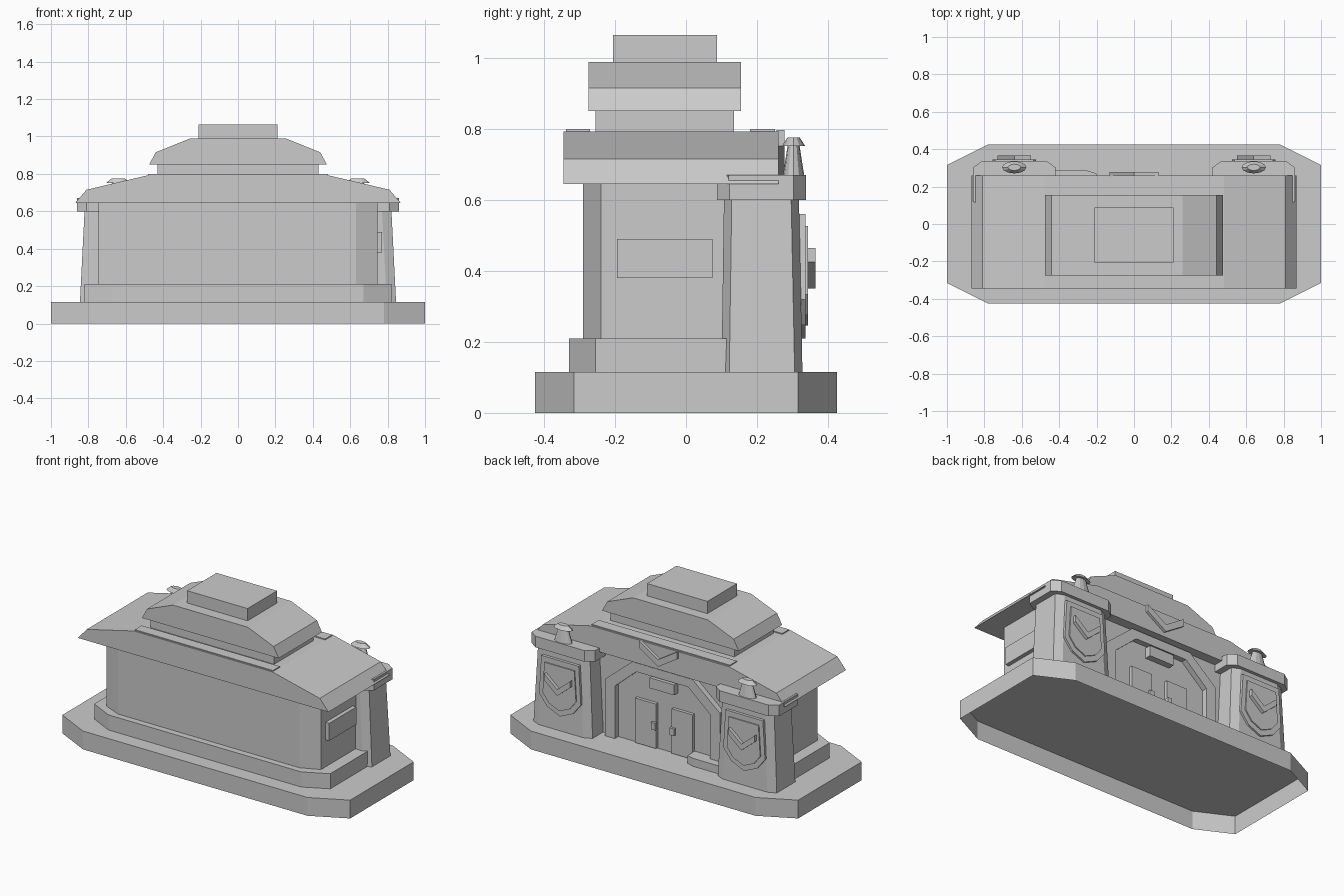
import bpy
import bmesh
from math import cos, sin, pi

cube = bpy.data.objects.get("Cube")
if cube:
    bpy.data.objects.remove(cube, do_unlink=True)

stone = bpy.data.materials.new("grey stone")
stone.use_nodes = True
GREY = (0.6, 0.6, 0.6, 1)
stone.diffuse_color = GREY
stone.node_tree.nodes["Principled BSDF"].inputs["Base Color"].default_value = GREY


def loft(name, rings, open_bottom=False):
    """Skin a stack of matching closed rings and cap the ends."""
    bm = bmesh.new()
    loops = [[bm.verts.new(p) for p in ring] for ring in rings]
    n = len(loops[0])
    for a, b in zip(loops, loops[1:]):
        for i in range(n):
            j = (i + 1) % n
            bm.faces.new((a[i], a[j], b[j], b[i]))
    bm.faces.new(loops[-1])
    if not open_bottom:
        bm.faces.new(loops[0][::-1])
    bmesh.ops.recalc_face_normals(bm, faces=bm.faces)
    mesh = bpy.data.meshes.new(name)
    bm.to_mesh(mesh)
    bm.free()
    mesh.materials.append(stone)
    obj = bpy.data.objects.new(name, mesh)
    bpy.context.collection.objects.link(obj)
    return obj


def box(name, x0, x1, y0, y1, z0, z1):
    plan = [(x0, y0), (x1, y0), (x1, y1), (x0, y1)]
    return loft(name, [[(x, y, z) for x, y in plan] for z in (z0, z1)])


def slab(name, plan, z0, z1, **kw):
    return loft(name, [[(x, y, z) for x, y in plan] for z in (z0, z1)], **kw)


def panel(name, outline, y0, y1, cx=0):
    """Extrude an x-z outline along y."""
    return loft(name, [[(cx + x, y, z) for x, z in outline] for y in (y0, y1)])


def mirrored(half):
    return half + [(-x, z) for x, z in reversed(half)]


def chamfered(x0, x1, y0, y1, cx, cy):
    return [(x0 + cx, y0), (x1 - cx, y0), (x1, y0 + cy), (x1, y1 - cy),
            (x1 - cx, y1), (x0 + cx, y1), (x0, y1 - cy), (x0, y0 + cy)]


def front_chamfered(w, y0, y1, cx, cy):
    return [(-w + cx, y0), (w - cx, y0), (w, y0 + cy), (w, y1), (-w, y1), (-w, y0 + cy)]


def chevron(name, cx, w, z0, z1, t, y0, y1):
    panel(name, mirrored([(0, z0), (w, z1 - t), (w, z1), (0, z0 + t)])[:4]
          + [(-w, z1), (-w, z1 - t)], y0, y1, cx)


# Base, podium and main hall
slab("base", chamfered(-1, 1, -0.425, 0.425, 0.22, 0.11), 0, 0.115, open_bottom=True)
slab("podium", front_chamfered(0.82, -0.33, 0.115, 0.15, 0.075), 0.115, 0.21)
slab("hall", front_chamfered(0.745, -0.29, 0.2, 0.115, 0.05), 0.115, 0.65)
box("side_sign", 0.74, 0.77, -0.195, 0.075, 0.38, 0.49)

# Stepped roof
panel("main_roof", mirrored([(0.87, 0.645), (0.81, 0.715), (0.48, 0.793)]), -0.345, 0.26)
box("front_roof_trim", -0.48, 0.48, -0.338, -0.27, 0.78, 0.799)
box("back_roof_trim", -0.48, 0.48, 0.18, 0.25, 0.78, 0.799)
box("roof_neck", -0.43, 0.43, -0.255, 0.135, 0.79, 0.85)
panel("upper_roof", mirrored([(0.475, 0.85), (0.44, 0.915), (0.26, 0.988)]), -0.275, 0.155)
box("roof_cap", -0.21, 0.21, -0.205, 0.087, 0.985, 1.065)
chevron("eave_chevron", 0, 0.13, 0.67, 0.797, 0.045, 0.255, 0.277)

# Entrance: stepped arch frame, doors, handles and sign
outer = [(0.40, 0.115), (0.40, 0.47), (0.21, 0.63)]
inner = [(0.33, 0.115), (0.33, 0.445), (0.18, 0.575)]
panel("arch_frame", mirrored(outer)[:3] + mirrored(outer)[3:] +
      [(-x, z) for x, z in inner] + inner[::-1], 0.195, 0.235)
for s in (-1, 1):
    box("door", *sorted((s * 0.055, s * 0.2)), 0.195, 0.22, 0.12, 0.4)
    box("door_handle", *sorted((s * 0.05, s * 0.08)), 0.215, 0.235, 0.24, 0.285)
box("door_sign", -0.085, 0.085, 0.195, 0.24, 0.5, 0.565)
slab("bench", [(-0.45, 0.2), (-0.2, 0.2), (-0.2, 0.27), (-0.25, 0.285), (-0.45, 0.285)],
     0.115, 0.165)

# Corner pillars on the back, one on each side
SHIELD = [(0.13, 0.56), (0.145, 0.32), (0.09, 0.25), (0, 0.21)]
for s in (-1, 1):
    cx = s * 0.64
    foot = chamfered(cx - 0.205, cx + 0.205, 0.1, 0.328, 0.05, 0.022)
    head = chamfered(cx - 0.18, cx + 0.18, 0.107, 0.318, 0.05, 0.022)
    loft("pillar", [[(x, y, 0.115) for x, y in foot], [(x, y, 0.61) for x, y in head]])
    slab("pillar_cap", chamfered(cx - 0.22, cx + 0.22, 0.087, 0.338, 0.05, 0.035), 0.6, 0.67)
    box("cap_side_trim", *sorted((s * 0.84, s * 0.862)), 0.12, 0.26, 0.655, 0.668)
    # Layered shield with a chevron
    outline = SHIELD + [(-x, z) for x, z in reversed(SHIELD[:3])]
    small = [(x * 0.8, 0.39 + (z - 0.39) * 0.8) for x, z in outline]
    panel("shield", outline, 0.3, 0.337, cx)
    panel("shield_face", small, 0.33, 0.344, cx)
    chevron("shield_chevron", cx, 0.09, 0.35, 0.465, 0.04, 0.34, 0.365)
    # Finial lamp, an oval with a brim
    rings = []
    for r, z in [(0.06, 0.668), (0.034, 0.752), (0.065, 0.752), (0.034, 0.776)]:
        rings.append([(cx + r * cos(i * pi / 6), 0.303 + r * 0.5 * sin(i * pi / 6), z)
                      for i in range(12)])
    loft("finial", rings)
